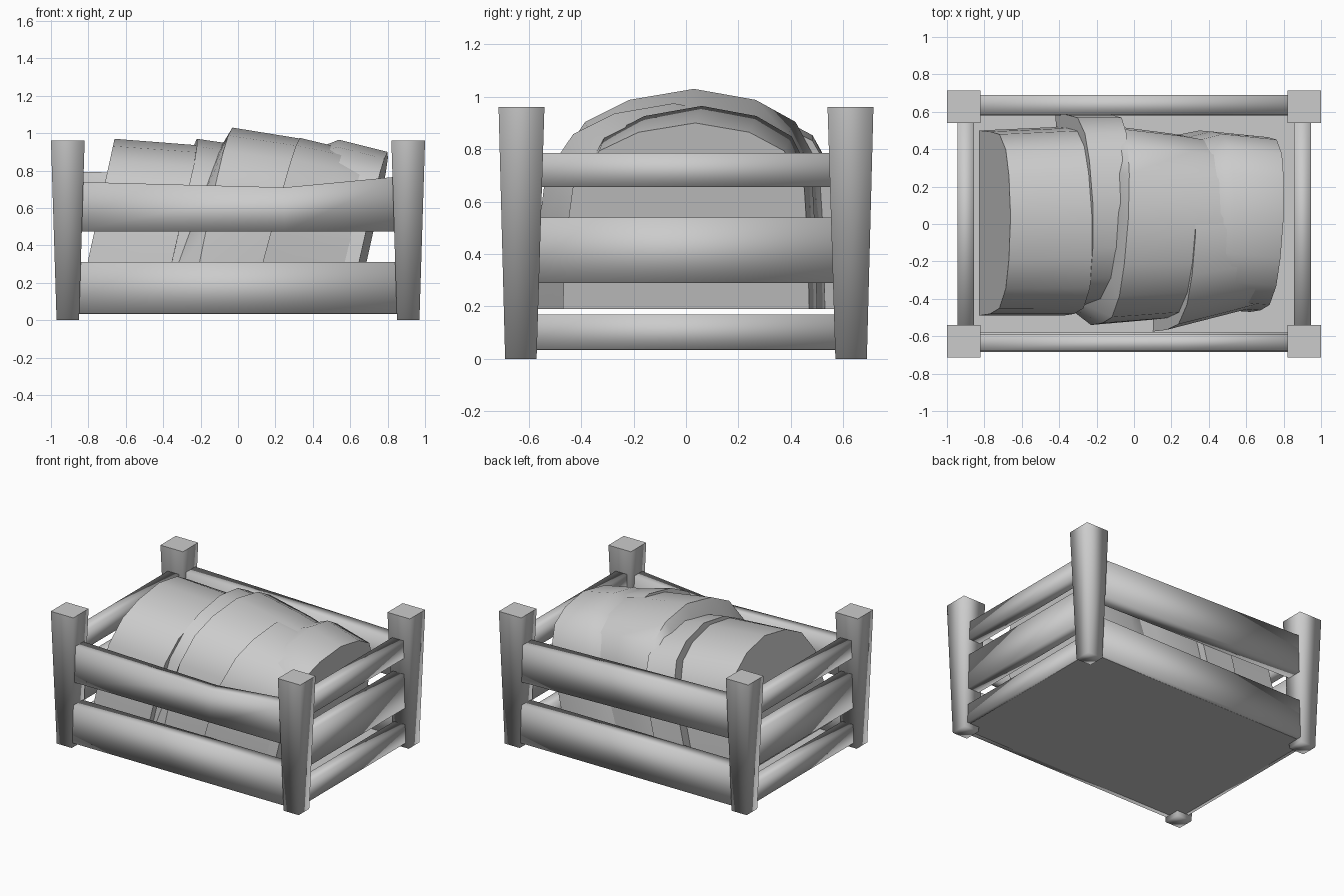
import bpy, bmesh, math

old = bpy.data.objects.get("Cube")
if old:
    bpy.data.objects.remove(old, do_unlink=True)

grey = bpy.data.materials.new("plain grey")
grey.use_nodes = True
COLOUR = (0.6, 0.6, 0.6, 1)
grey.diffuse_color = COLOUR
grey.node_tree.nodes["Principled BSDF"].inputs["Base Color"].default_value = COLOUR


def loft(name, rings, angle):
    """Skin a list of equal-sized closed rings and cap both ends."""
    bm = bmesh.new()
    loops = [[bm.verts.new(p) for p in ring] for ring in rings]
    for a, b in zip(loops, loops[1:]):
        for i in range(len(a)):
            j = (i + 1) % len(a)
            bm.faces.new((a[i], a[j], b[j], b[i]))
    bm.faces.new(loops[0])
    bm.faces.new(loops[-1])
    bmesh.ops.recalc_face_normals(bm, faces=bm.faces)
    mesh = bpy.data.meshes.new(name)
    bm.to_mesh(mesh)
    bm.free()
    mesh.materials.append(grey)
    obj = bpy.data.objects.new(name, mesh)
    bpy.context.collection.objects.link(obj)
    bpy.ops.object.select_all(action='DESELECT')
    obj.select_set(True)
    bpy.context.view_layer.objects.active = obj
    bpy.ops.object.shade_smooth_by_angle(angle=math.radians(angle))
    return obj


def rect(x0, x1, y0, y1, z):
    return [(x0, y0, z), (x1, y0, z), (x1, y1, z), (x0, y1, z)]


def plank(name, axis, inner, outer, stations):
    """Softly shaded board along x or y; each station is (position, bottom, top)."""
    rings = []
    for p, lo, hi in stations:
        ring = [(inner, lo), (outer, lo), (outer, hi), (inner, hi)]
        rings.append([(p, d, z) if axis == "x" else (d, p, z) for d, z in ring])
    return loft(name, rings, angle=120)


# Tapered corner posts, soft round the sides with a crisp top
for sx, side in ((1, "left"), (-1, "right")):
    for sy, end in ((1, "back"), (-1, "front")):
        loft(f"{end}_{side}_post", [
            rect(sx * 0.85, sx * 0.97, sy * 0.57, sy * 0.69, 0),
            rect(sx * 0.82, sx * 1.0, sy * 0.54, sy * 0.715, 0.96)], angle=91)

# Long boards, the upper ones slightly warped
for sy, end in ((-1, "front"), (1, "back")):
    plank(f"{end}_lower_board", "x", sy * 0.58, sy * 0.685,
          [(-0.88, 0.035, 0.31), (0.88, 0.035, 0.31)])
plank("front_upper_board", "x", -0.59, -0.68,
      [(-0.88, 0.475, 0.74), (0.25, 0.475, 0.71), (0.88, 0.475, 0.77)])
plank("back_upper_board", "x", 0.585, 0.69,
      [(-0.88, 0.52, 0.795), (0.88, 0.48, 0.75)])

# Three rails on each short side
for sx, side in ((1, "left"), (-1, "right")):
    for label, lo, hi in (("bottom", 0.035, 0.17), ("middle", 0.29, 0.54),
                          ("top", 0.655, 0.785)):
        plank(f"{side}_{label}_rail", "y", sx * 0.855, sx * 0.945,
              [(-0.6, lo, hi), (0.6, lo, hi)])

# Floor panel
loft("floor_panel", [rect(-0.92, 0.92, -0.65, 0.65, z) for z in (0.034, 0.06)],
     angle=30)

# Leaning loaf built from overlapping arched pieces
BASE = 0.19
HALF = [(1, 0), (0.985, 0.35), (0.94, 0.65), (0.75, 0.85), (0.45, 0.95)]
ARCH = [(-u, v) for u, v in HALF] + [(0, 1)] + HALF[::-1]


def arch(x_base, x_top, front, back, top, yaw=0):
    mid, half = (front + back) / 2, (back - front) / 2
    return [(x_base + (x_top - x_base) * v + yaw * u,
             mid + half * u + 0.035 * v ** 3,
             BASE + (top - BASE) * v) for u, v in ARCH]


PIECES = {
    "loaf_end_piece": [(-0.83, -0.66, -0.49, 0.50, 0.97),
                       (-0.38, -0.21, -0.49, 0.52, 0.935)],
    "loaf_second_piece": [(-0.40, -0.22, -0.44, 0.59, 0.97, -0.02),
                          (-0.23, -0.05, -0.44, 0.59, 0.945, 0.05)],
    "loaf_middle_piece": [(-0.36, -0.09, -0.44, 0.50, 0.93),
                          (-0.20, -0.03, -0.54, 0.53, 1.03, 0.03),
                          (0.12, 0.34, -0.51, 0.49, 0.97),
                          (0.35, 0.55, -0.46, 0.45, 0.92)],
    "loaf_fourth_piece": [(0.12, 0.33, -0.575, 0.41, 0.975, 0.02),
                          (0.35, 0.56, -0.51, 0.39, 0.92),
                          (0.60, 0.76, -0.455, 0.37, 0.86, 0.02)],
    "loaf_tip_piece": [(0.20, 0.45, -0.43, 0.47, 0.93),
                       (0.35, 0.54, -0.45, 0.50, 0.965),
                       (0.64, 0.80, -0.47, 0.47, 0.90, 0.02)],
}
for name, sections in PIECES.items():
    loft(name, [arch(*s) for s in sections], angle=40)
